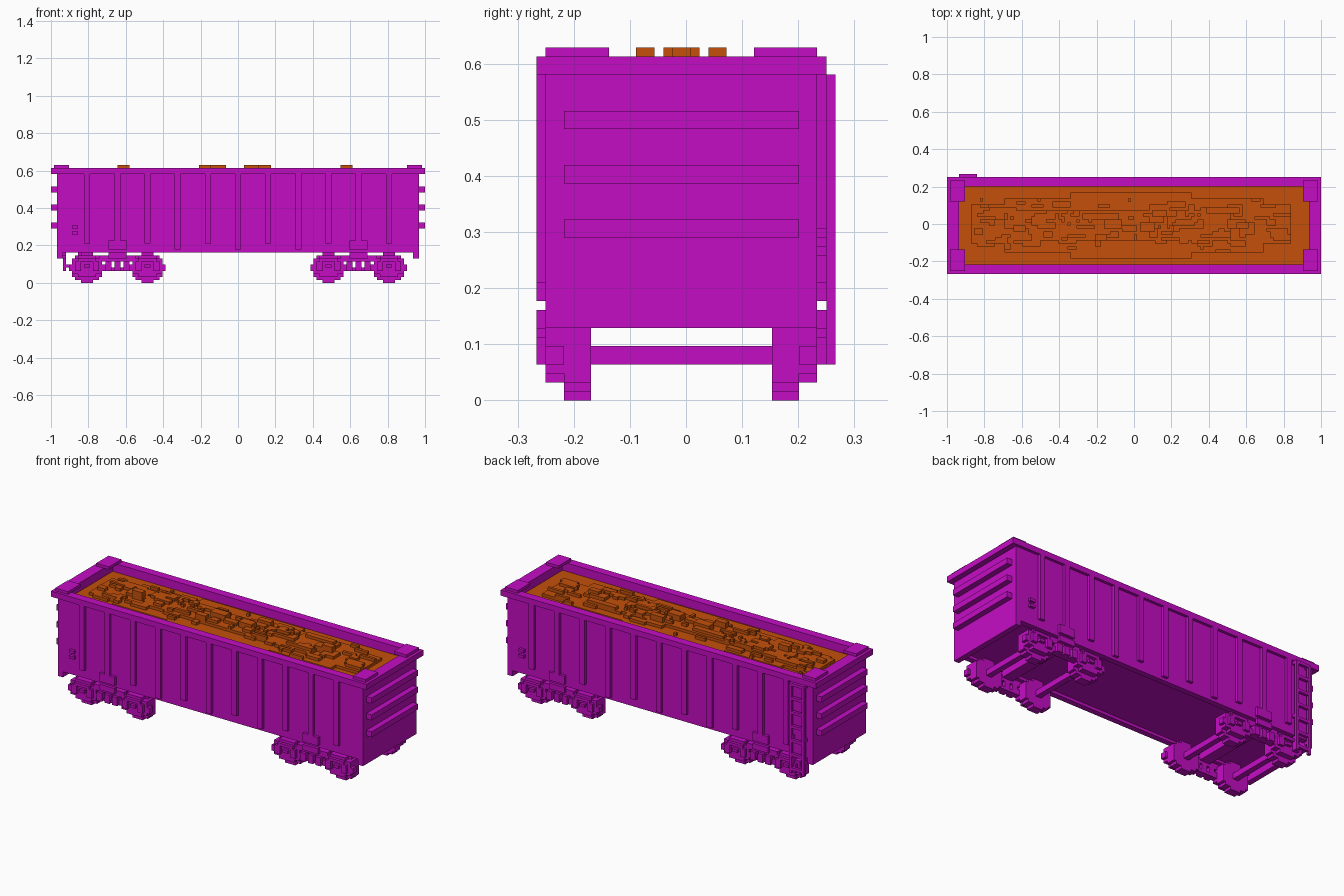
import bpy
import bmesh
import random
from mathutils import Vector

cube = bpy.data.objects.get("Cube")
if cube:
    bpy.data.objects.remove(cube, do_unlink=True)

# The wagon is laid out on a block grid: length, width and height in blocks
LENGTH, WIDTH, HULL = 124, 33, 32
BLOCK = 2 / LENGTH


def make_material(name, colour):
    material = bpy.data.materials.new(name)
    material.use_nodes = True
    material.diffuse_color = colour
    material.node_tree.nodes["Principled BSDF"].inputs["Base Color"].default_value = colour
    return material


purple = make_material("magenta paint", (0.55, 0.004, 0.55, 1))
orange = make_material("orange ore", (0.55, 0.08, 0.003, 1))


def build(name, boxes, material=purple):
    """Make one object out of boxes given as (x0, x1, y0, y1, z0, z1) in blocks."""
    bm = bmesh.new()
    for x0, x1, y0, y1, z0, z1 in boxes:
        cell = bmesh.ops.create_cube(bm, size=1)["verts"]
        size = Vector((x1 - x0, y1 - y0, z1 - z0))
        middle = Vector((x0 + x1 - LENGTH, y0 + y1 - WIDTH, z0 + z1)) / 2
        for vert in cell:
            vert.co = (vert.co * size + middle) * BLOCK
    mesh = bpy.data.meshes.new(name)
    bm.to_mesh(mesh)
    bm.free()
    mesh.materials.append(material)
    obj = bpy.data.objects.new(name, mesh)
    bpy.context.collection.objects.link(obj)
    return obj


def flip_x(box):
    x0, x1, *rest = box
    return (LENGTH - x1, LENGTH - x0, *rest)


def flip_y(box):
    x0, x1, y0, y1, *rest = box
    return (x0, x1, HULL - y1, HULL - y0, *rest)


def both_sides(boxes):
    return boxes + [flip_y(b) for b in boxes]


def both_ends(boxes):
    return boxes + [flip_x(b) for b in boxes]


# Hull: side walls, deeper end walls, floor and top rim
build("side_walls", both_sides([(2, 122, 1, 3, 10, 36)]))
build("end_walls", both_ends([(2, 4, 1, 31, 8, 36)]))
build("floor", [(4, 120, 3, 29, 11, 13)])
build("rim", both_sides([(0, LENGTH, 0, 3, 36, 38)]) + both_ends([(0, 4, 3, 29, 36, 38)]))
build("rim_corner_plates", both_ends(both_sides([(1, 6, 1, 8, 38, 39)])))
build("end_ribs", both_ends([(0, 2, 3, 29, z, z + 2) for z in (18, 24, 30)]))

# Side ribs, with feet under the three middle ones
ribs, feet = [], []
for n in range(-5, 6):
    x = 61 + 10 * n
    ribs.append((x, x + 2, 0, 1, 13, 36))
    if n in (-2, 0, 2):
        feet.append((x, x + 2, 0, 1, 11, 13))
build("side_ribs", both_sides(ribs))
build("rib_feet", both_sides(feet))

# Grab handles at opposite corners
handles = [(7, 9, 0, 1, z, z + 1) for z in (16, 18)]
build("grab_handles", handles + [flip_x(flip_y(b)) for b in handles])

# Ladder on the rear side
stiles = [(x, x + 1, 32, 33, 4, 36) for x in (4, 9)]
rungs = [(5, 9, 32, 33, z, z + 1) for z in range(5, 36, 5)]
brackets = [(x, x + 1, 31, 32, z, z + 1) for x in (4, 9) for z in (8, 16, 35)]
build("ladder", stiles + rungs + brackets)

# Bogies: stepped wheels, axles, side frames, axle boxes and springs
wheels, axles, frames, axle_boxes, springs, bolsters = [], [], [], [], [], []
for centre in (22, 102):
    for hub in (centre - 10, centre + 10):
        for step, half in enumerate((2, 4, 5)):
            wheels.append((hub - half, hub + half, 3, 6, step, 10 - step))
        axles.append((hub - 1, hub + 1, 6, 26, 4, 6))
        frames += [(hub - 5, hub + 5, 1, 3, 3, 8),
                   (hub - 3, hub + 3, 1, 3, 2, 9),
                   (hub - 6, hub + 6, 1, 3, 4, 6)]
        axle_boxes += [(hub - 3, hub + 3, 0, 1, 7, 8),
                       (hub - 4, hub - 2, 0, 1, 4, 7),
                       (hub + 2, hub + 4, 0, 1, 4, 7),
                       (hub - 1, hub + 1, 0, 1, 5, 6)]
    frames += [(centre - 6, centre + 6, 1, 3, 7, 9),
               (centre - 5, centre + 5, 1, 3, 4, 5)]
    springs += [(centre + d - 1, centre + d + 1, 0, 3, 4, 7) for d in (-3, 0, 3)]
    springs.append((centre - 3, centre + 3, 0, 1, 8, 10))
    bolsters += [(centre - 3, centre + 3, 0, 1, 11, 14),
                 (centre - 2, centre + 2, 1, 16, 8, 11)]
build("wheels", both_sides(wheels))
build("axles", axles)
build("bogie_side_frames", both_sides(frames))
build("axle_boxes", both_sides(axle_boxes))
build("springs", both_sides(springs))
build("bolsters", both_sides(bolsters))

# Ore load: low terraces, with seeded lumps one block above them
terraces = [(8, 114, 10, 23, 30, 36), (19, 105, 7, 25, 30, 36), (41, 81, 5, 27, 30, 36),
            (28, 94, 11, 21, 30, 37)]
build("ore_load", [(4, 120, 3, 29, 30, 35)] + terraces, orange)


def ore_height(x, y):
    tops = [t[5] for t in terraces if t[0] <= x < t[1] and t[2] <= y < t[3]]
    return max(tops, default=35)


random.seed(7)
lumps = []
for _ in range(150):
    x = random.randint(9, 109)
    y = int(random.triangular(6, 26, 16))
    long, wide = random.randint(1, 6), random.randint(1, 2)
    top = ore_height(x, y) + 1
    if top > 36 or random.random() < 0.5:
        lumps.append((x, x + long, y, y + wide, 34, top))
build("ore_lumps", lumps, orange)
peaks = [(22, 26, 14, 16), (49, 53, 11, 13), (52, 58, 15, 18),
         (64, 69, 14, 17), (68, 73, 19, 21), (96, 100, 15, 17)]
build("ore_peaks", [(*p, 35, 39) for p in peaks], orange)
